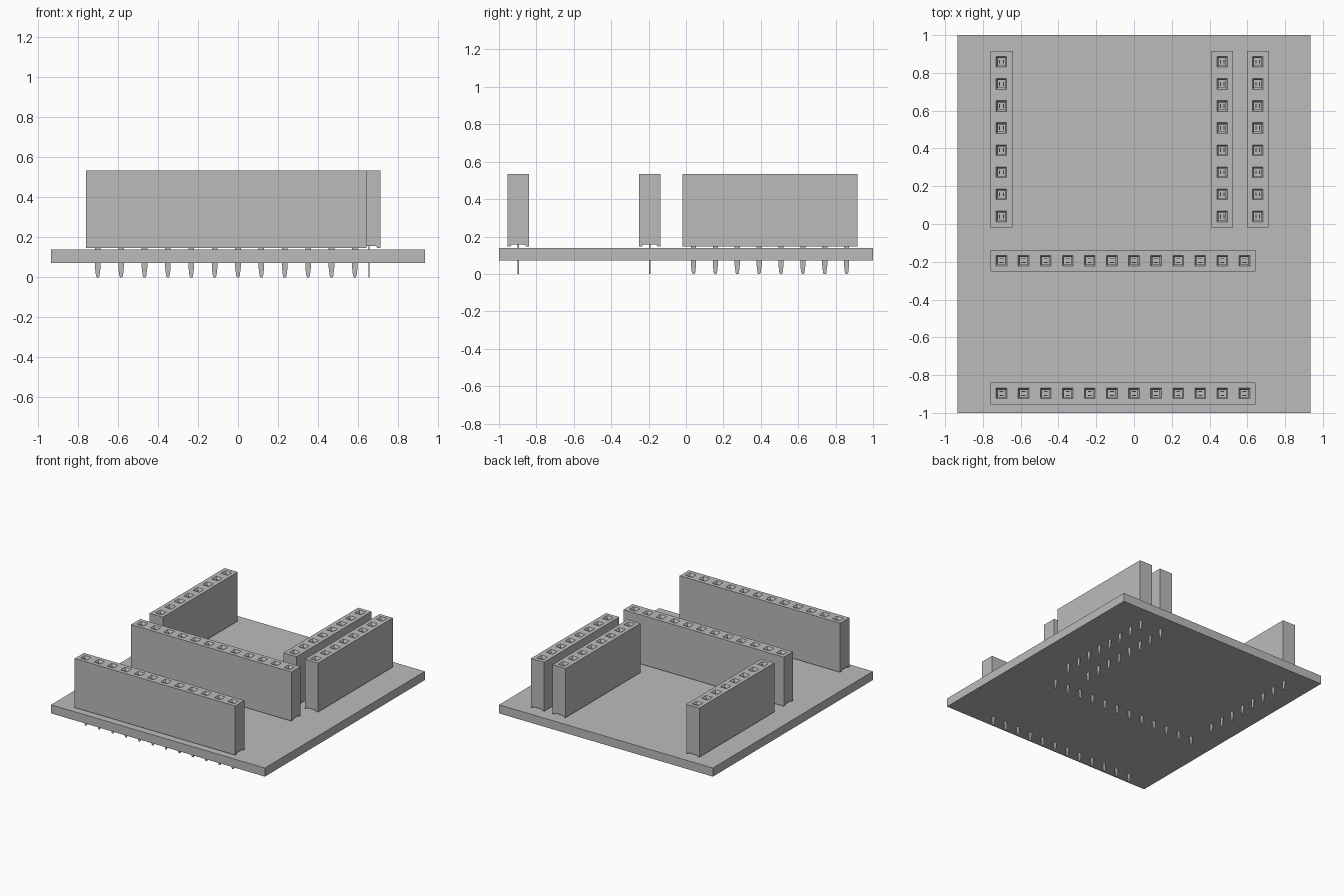
import bpy
import bmesh
from math import pi
from mathutils import Matrix, Vector

if "Cube" in bpy.data.objects:
    bpy.data.objects.remove(bpy.data.objects["Cube"], do_unlink=True)

PITCH, HALF = 0.1169, 0.0575      # socket spacing, half header width
BASE, TOP = 0.147, 0.535          # housing bottom and top
BOARD_LOW, BOARD_TOP = 0.072, 0.14

grey = bpy.data.materials.new("plain grey")
grey.use_nodes = True
grey.diffuse_color = (0.5, 0.5, 0.5, 1)
grey.node_tree.nodes["Principled BSDF"].inputs["Base Color"].default_value = (0.5, 0.5, 0.5, 1)


def finish(bm, name):
    bmesh.ops.recalc_face_normals(bm, faces=bm.faces)
    mesh = bpy.data.meshes.new(name)
    bm.to_mesh(mesh)
    bm.free()
    mesh.materials.append(grey)
    return mesh


def place(mesh, name, x=0, y=0, turn=0):
    obj = bpy.data.objects.new(name, mesh)
    obj.location = (x, y, 0)
    obj.rotation_euler.z = turn
    bpy.context.collection.objects.link(obj)


def add_box(bm, center, size):
    bmesh.ops.create_cube(bm, size=1, matrix=Matrix.Translation(center) @ Matrix.Diagonal((*size, 1)))


def slots(count):
    return [(i - (count - 1) / 2) * PITCH for i in range(count)]


# Header housing: channelled profile swept cell by cell, with a funnel socket in each cell
def housing_mesh(count):
    bm = bmesh.new()
    profile = [(-HALF, BASE), (-HALF, TOP), (HALF, TOP), (HALF, BASE),
               (0.042, BASE), (0.034, BASE + 0.01), (-0.034, BASE + 0.01), (-0.042, BASE)]
    start = -count * PITCH / 2
    rings = [[bm.verts.new((start + i * PITCH, y, z)) for y, z in profile] for i in range(count + 1)]
    cells = []
    for a, b in zip(rings, rings[1:]):
        for k in range(len(profile)):
            n = (k + 1) % len(profile)
            face = bm.faces.new((a[k], a[n], b[n], b[k]))
            if k == 1:
                cells.append(face)
    bm.faces.new(rings[0])
    bm.faces.new(rings[-1])
    bmesh.ops.recalc_face_normals(bm, faces=bm.faces)
    bmesh.ops.inset_individual(bm, faces=cells, thickness=0.03, use_even_offset=True)
    bmesh.ops.inset_individual(bm, faces=cells, thickness=0.009, depth=-0.015, use_even_offset=True)
    shafts = bmesh.ops.extrude_discrete_faces(bm, faces=cells)["faces"]
    for face in shafts:
        bmesh.ops.translate(bm, verts=face.verts, vec=Vector((0, 0, -0.25)))
    return finish(bm, "header_housing")


# Flat solder tails with tapered tips
def pins_mesh(count):
    bm = bmesh.new()
    outline = [(-0.014, BASE + 0.01), (-0.014, 0.05), (-0.009, 0.008), (-0.005, 0),
               (0.005, 0), (0.009, 0.008), (0.014, 0.05), (0.014, BASE + 0.01)]
    for x in slots(count):
        face = bm.faces.new([bm.verts.new((x + dx, -0.0035, z)) for dx, z in outline])
        side = bmesh.ops.extrude_face_region(bm, geom=[face])["geom"]
        verts = [g for g in side if isinstance(g, bmesh.types.BMVert)]
        bmesh.ops.translate(bm, verts=verts, vec=Vector((0, 0.007, 0)))
    return finish(bm, "solder_pins")


# Pairs of spring leaves inside the sockets
def contacts_mesh(count):
    bm = bmesh.new()
    for x in slots(count):
        for y in (-0.01, 0.01):
            add_box(bm, (x, y, 0.38), (0.02, 0.005, 0.22))
    return finish(bm, "socket_contacts")


# Circuit board
bm = bmesh.new()
add_box(bm, (0, 0, (BOARD_LOW + BOARD_TOP) / 2), (1.87, 2, BOARD_TOP - BOARD_LOW))
place(finish(bm, "circuit_board"), "circuit_board")

# Header rows: twelve-way across the board, eight-way along it
long_spots = [("front", -0.0585, -0.897), ("middle", -0.0585, -0.194)]
short_spots = [("right", -0.702, 0.4495), ("inner_left", 0.467, 0.4495), ("outer_left", 0.655, 0.4495)]
for count, turn, spots in ((12, 0, long_spots), (8, pi / 2, short_spots)):
    parts = {"housing": housing_mesh(count), "pins": pins_mesh(count), "contacts": contacts_mesh(count)}
    for side, x, y in spots:
        for part, mesh in parts.items():
            place(mesh, f"{side}_header_{part}", x, y, turn)
